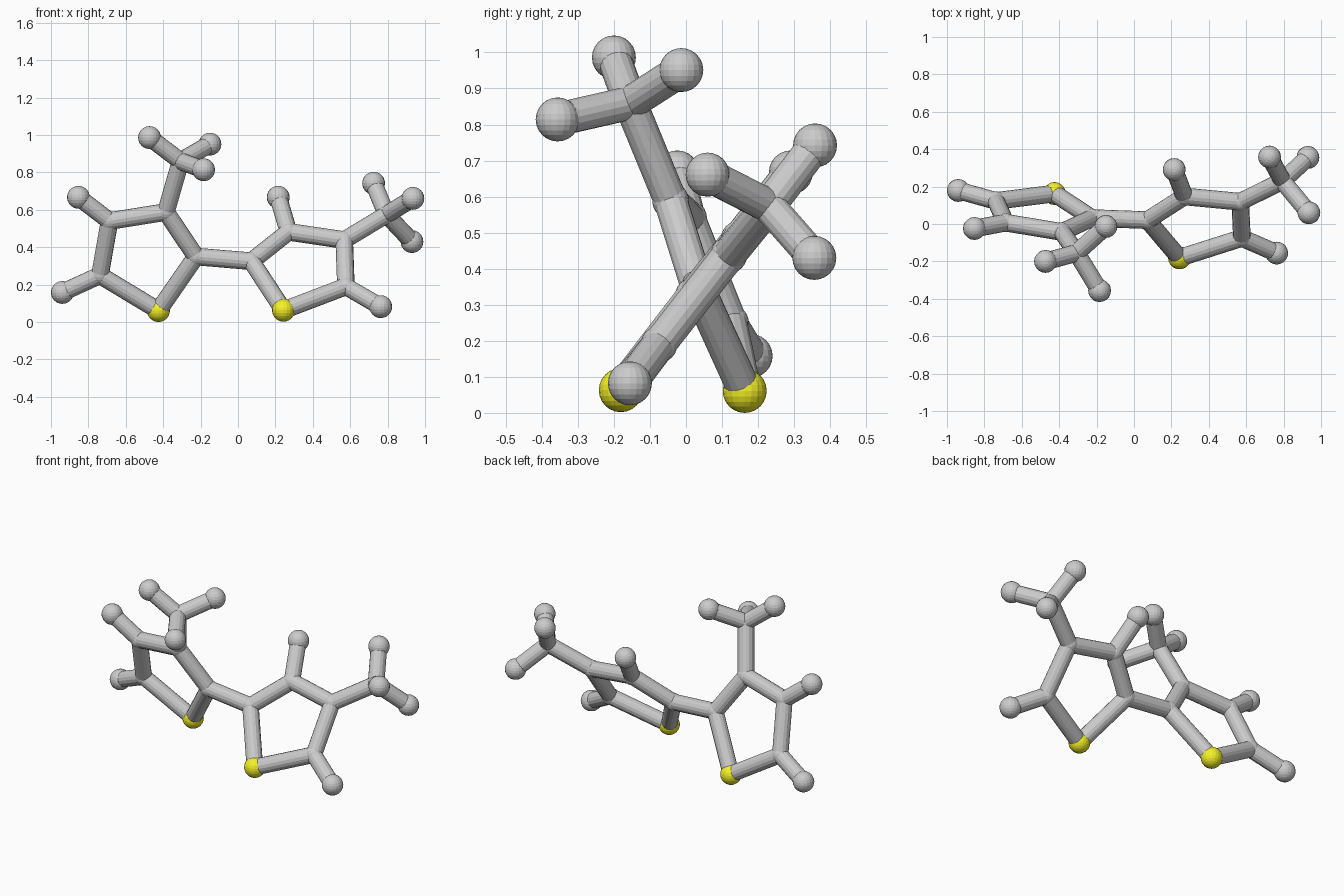
import bpy
from mathutils import Vector

if "Cube" in bpy.data.objects:
    bpy.data.objects.remove(bpy.data.objects["Cube"])

BALL, JOINT, STICK = 0.061, 0.051, 0.047

yellow = bpy.data.materials.new("yellow")
yellow.diffuse_color = (0.9, 0.88, 0.02, 1)
yellow.use_nodes = True
yellow.node_tree.nodes["Principled BSDF"].inputs["Base Color"].default_value = yellow.diffuse_color


def ring_y(side, x, z):
    # each five-sided ring lies in its own tilted plane
    return 0.142 - 0.104 * x - 0.382 * z if side == "left" else -0.235 + 0.02 * x + 0.782 * z


def ball(name, p, r):
    bpy.ops.mesh.primitive_uv_sphere_add(segments=20, ring_count=12, radius=r, location=p)
    bpy.context.object.name = name
    return bpy.context.object


def stick(name, a, b):
    d = b - a
    bpy.ops.mesh.primitive_cylinder_add(vertices=16, radius=STICK, depth=d.length, location=(a + b) / 2)
    o = bpy.context.object
    o.rotation_euler = d.to_track_quat('Z', 'Y').to_euler()
    o.name = name


# in-plane points (x, z): five ring corners starting at the yellow ball,
# then outer balls and stem as (ring corner, x, z), then the three tips of the tripod
halves = {
    "left": dict(
        ring=[(-.425, .061), (-.225, .35), (-.385, .588), (-.687, .54), (-.738, .25)],
        outer=[(3, -.853, .667), (4, -.939, .158)],
        stem=(2, -.307, .86),
        tips=[(-.473, -.2, .986), (-.15, -.013, .951), (-.184, -.356, .814)]),
    "right": dict(
        ring=[(.243, .063), (.072, .325), (.27, .482), (.568, .438), (.577, .19)],
        outer=[(2, .215, .667), (4, .763, .082)],
        stem=(3, .794, .574),
        tips=[(.725, .358, .742), (.935, .06, .661), (.93, .356, .43)]),
}

hubs = []
for side, h in halves.items():
    def at(x, z):
        return Vector((x, ring_y(side, x, z), z))

    # five-sided ring
    ring = [at(*p) for p in h["ring"]]
    for i, p in enumerate(ring):
        stick(f"{side}_ring_stick", p, ring[(i + 1) % 5])
        if i:
            ball(f"{side}_ring_joint", p, JOINT)
    ball(f"{side}_yellow_ball", ring[0], BALL).data.materials.append(yellow)
    hubs.append(ring[1])

    # single outer balls
    for k, x, z in h["outer"]:
        stick(f"{side}_outer_stick", ring[k], at(x, z))
        ball(f"{side}_outer_ball", at(x, z), BALL)

    # stem with three-ball tripod
    k, x, z = h["stem"]
    c = at(x, z)
    stick(f"{side}_stem", ring[k], c)
    ball(f"{side}_stem_joint", c, JOINT)
    for t in h["tips"]:
        stick(f"{side}_tip_stick", c, Vector(t))
        ball(f"{side}_tip_ball", t, BALL)

# link between the rings
stick("ring_link", *hubs)
